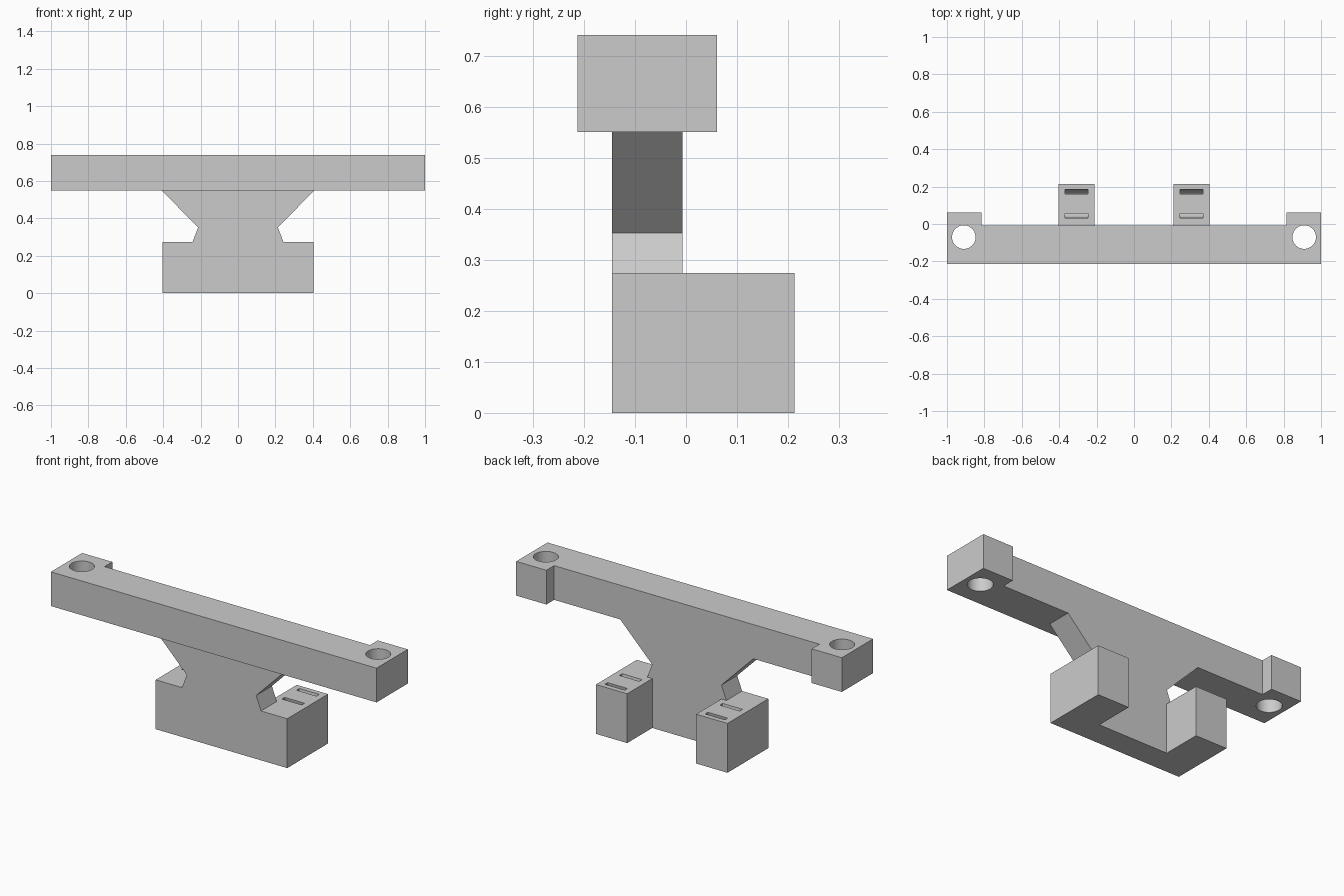
import bpy, bmesh, math
from mathutils import Vector

if "Cube" in bpy.data.objects:
    bpy.data.objects.remove(bpy.data.objects["Cube"])


def prism(name, outline, start, depth):
    """Closed solid from a 3D outline swept along a depth vector."""
    bm = bmesh.new()
    face = bm.faces.new([bm.verts.new(p) for p in outline])
    sweep = bmesh.ops.extrude_face_region(bm, geom=[face])
    moved = [g for g in sweep["geom"] if isinstance(g, bmesh.types.BMVert)]
    bmesh.ops.translate(bm, verts=moved, vec=depth)
    bmesh.ops.translate(bm, verts=bm.verts, vec=start)
    bmesh.ops.recalc_face_normals(bm, faces=bm.faces)
    mesh = bpy.data.meshes.new(name)
    bm.to_mesh(mesh)
    bm.free()
    ob = bpy.data.objects.new(name, mesh)
    bpy.context.collection.objects.link(ob)
    return ob


def mirrored(half):
    """Add the mirror image in x of half an outline."""
    return half + [(-a, b) for a, b in reversed(half)]


def plan(name, pts, z0, z1):
    return prism(name, [(x, y, 0) for x, y in pts], Vector((0, 0, z0)), Vector((0, 0, z1 - z0)))


def combine(target, tool, operation):
    """Boolean the tool into the target and remove the tool."""
    mod = target.modifiers.new(tool.name, 'BOOLEAN')
    mod.operation, mod.solver, mod.object = operation, 'EXACT', tool
    tool.hide_render = True
    bpy.context.view_layer.objects.active = target
    bpy.ops.object.modifier_apply(modifier=mod.name)
    bpy.data.objects.remove(tool)


def circle(cx, cy, r, n=48):
    return [(cx + r * math.cos(2 * math.pi * i / n), cy + r * math.sin(2 * math.pi * i / n)) for i in range(n)]


FRONT, NECK_FRONT, BACK = -0.213, -0.145, -0.007
BASE_TOP, BAR_BOTTOM, BAR_TOP = 0.274, 0.55, 0.74

# Cross bar with rear end tabs and screw holes
bar = plan("bracket", mirrored([(1, FRONT), (1, 0.061), (0.815, 0.061), (0.815, BACK)]), BAR_BOTTOM, BAR_TOP)
for side in (-1, 1):
    combine(bar, plan("screw_hole", circle(side * 0.91, -0.07, 0.063), 0.5, 0.8), 'DIFFERENCE')

# U-shaped base with two rear legs
base = plan("base", mirrored([(0.404, NECK_FRONT), (0.404, 0.213), (0.212, 0.213), (0.212, BACK)]), 0, BASE_TOP)

# Tie channels: half-ring tunnels opening as two slots on each leg
ro, ri, n = 0.0765, 0.052, 16
angles = [math.pi + math.pi * i / n for i in range(n + 1)]
ring = [(ro * math.cos(a), ro * math.sin(a)) for a in angles]
ring_in = [(ri * math.cos(a), ri * math.sin(a)) for a in reversed(angles)]
channel = [(-ro, 0.05)] + ring + [(ro, 0.05), (ri, 0.05)] + ring_in + [(-ri, 0.05)]
for x in (-0.369, 0.247):
    cutter = prism("tie_channel", [(0, y, z) for y, z in channel],
                   Vector((x, 0.1085, BASE_TOP)), Vector((0.122, 0, 0)))
    combine(base, cutter, 'DIFFERENCE')

# Waisted neck joining base and bar
profile = mirrored([(0.243, BASE_TOP), (0.213, 0.352), (0.409, BAR_BOTTOM)])
neck = prism("neck", [(x, 0, z) for x, z in profile], Vector((0, NECK_FRONT, 0)), Vector((0, BACK - NECK_FRONT, 0)))

combine(bar, neck, 'UNION')
combine(bar, base, 'UNION')
bar.select_set(True)
bpy.context.view_layer.objects.active = bar
bpy.ops.object.shade_smooth_by_angle(angle=math.radians(30))
